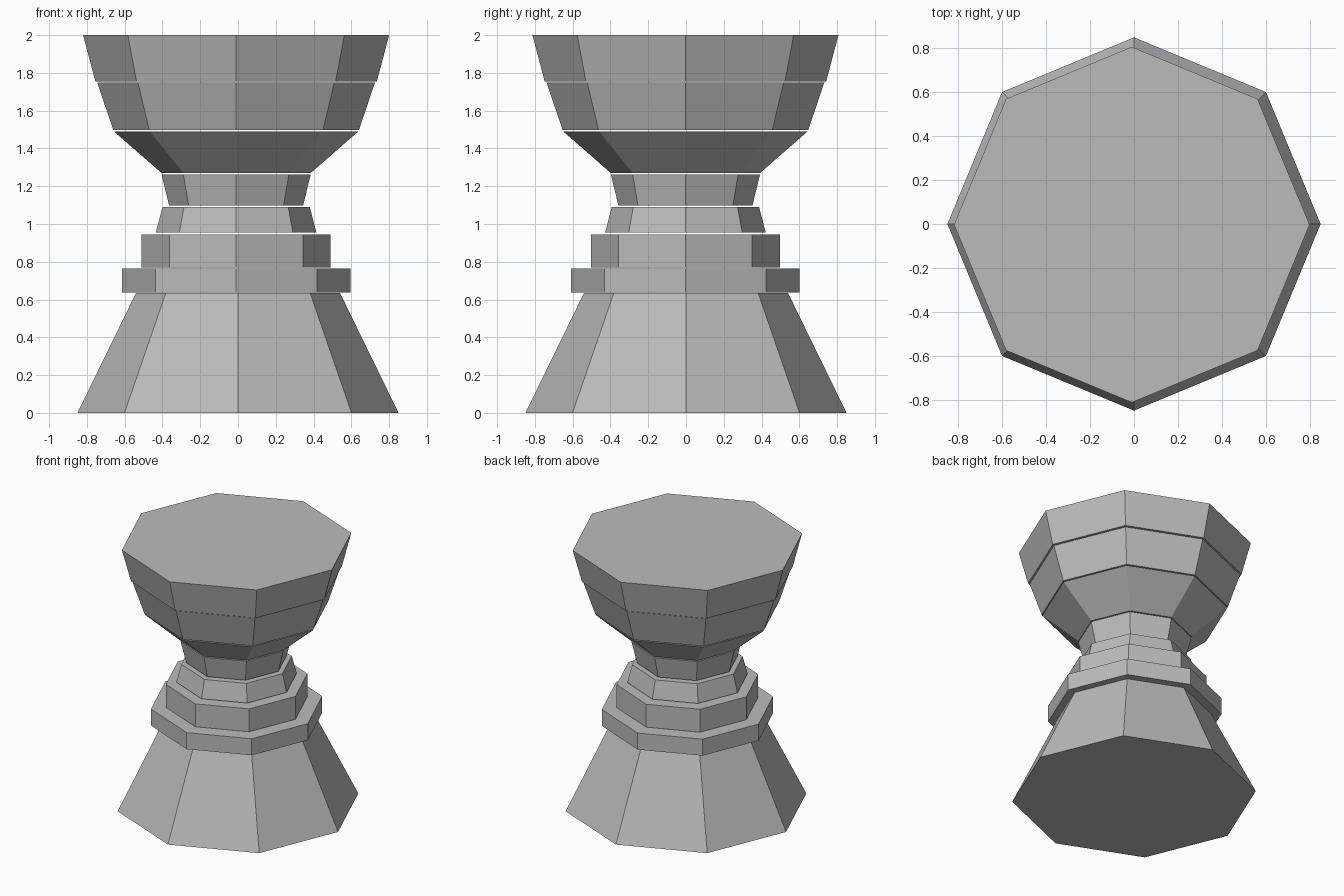
import bpy

cube = bpy.data.objects.get("Cube")
if cube:
    bpy.data.objects.remove(cube, do_unlink=True)

grey = bpy.data.materials.new("stone grey")
grey.use_nodes = True
colour = (0.5, 0.5, 0.5, 1)
grey.diffuse_color = colour
grey.node_tree.nodes["Principled BSDF"].inputs["Base Color"].default_value = colour


def octagon_block(name, bottom, top, r_bottom, r_top, x=-0.01, y=-0.003):
    """Capped eight-sided frustum with corners on the x and y axes."""
    bpy.ops.mesh.primitive_cone_add(
        vertices=8, radius1=r_bottom, radius2=r_top, depth=top - bottom,
        end_fill_type='NGON', location=(x, y, (bottom + top) / 2))
    block = bpy.context.object
    block.name = name
    block.data.materials.append(grey)


# Flared foot, centred on the origin
octagon_block("foot", 0, 0.635, 0.85, 0.54, x=0, y=0)

# Stacked rings and collar
octagon_block("lower_ring", 0.637, 0.764, 0.605, 0.605)
octagon_block("upper_ring", 0.769, 0.945, 0.5, 0.5)
octagon_block("collar", 0.955, 1.09, 0.425, 0.39)

# Neck and widening bowl
octagon_block("neck", 1.098, 1.263, 0.355, 0.395)
octagon_block("bowl_base", 1.27, 1.49, 0.395, 0.647)
octagon_block("bowl_middle", 1.497, 1.748, 0.65, 0.735)
octagon_block("bowl_top", 1.754, 2, 0.745, 0.81)
